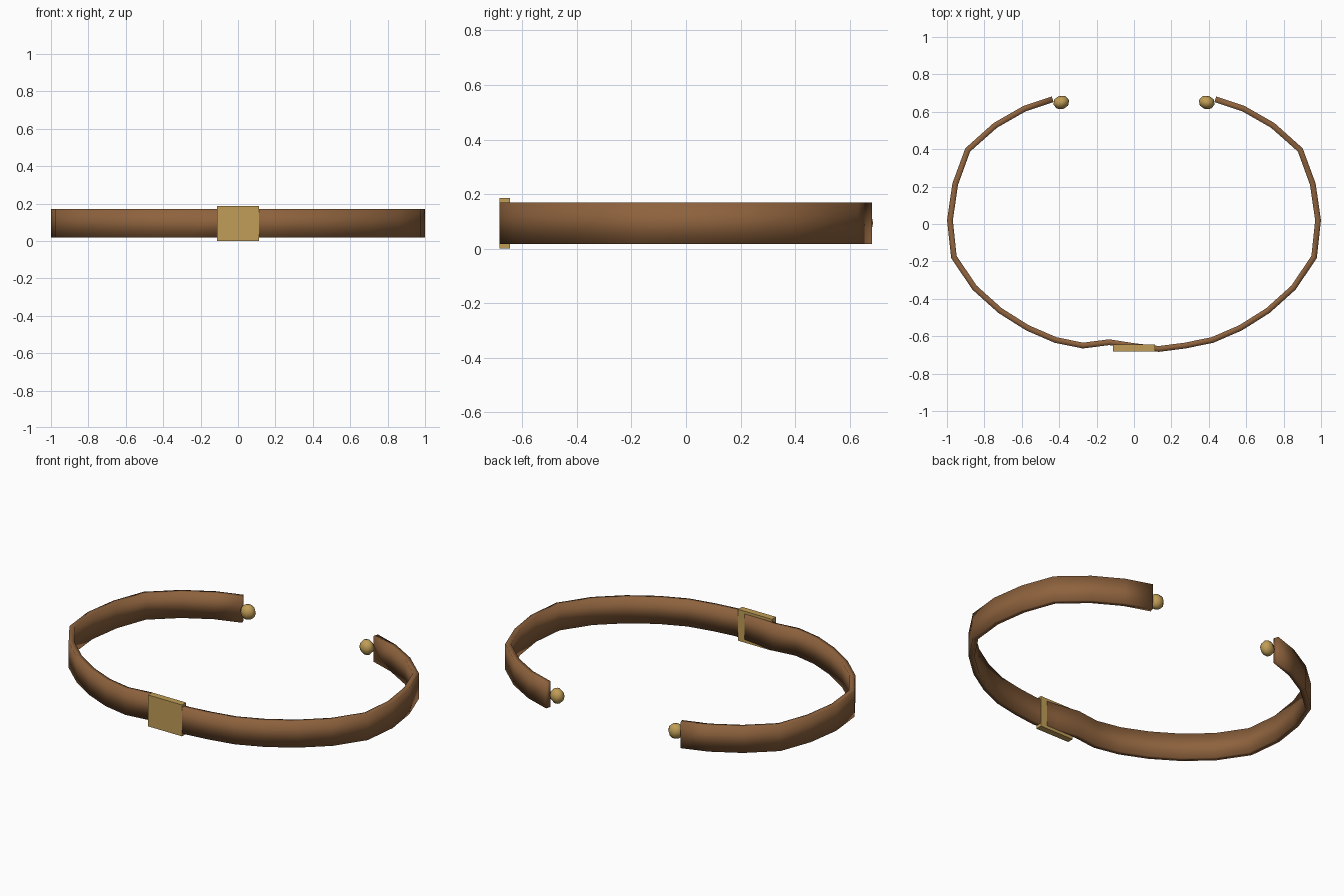
import bpy, bmesh, math
from mathutils import Vector, Matrix

if "Cube" in bpy.data.objects:
    bpy.data.objects.remove(bpy.data.objects["Cube"])


def material(name, rgb):
    m = bpy.data.materials.new(name)
    m.diffuse_color = (*rgb, 1)
    m.use_nodes = True
    m.node_tree.nodes["Principled BSDF"].inputs["Base Color"].default_value = m.diffuse_color
    return m


LEATHER = material("brown leather", (0.27, 0.123, 0.047))
GOLD = material("aged gold", (0.53, 0.34, 0.095))


def add_object(name, bm, mat, smooth):
    bmesh.ops.recalc_face_normals(bm, faces=bm.faces)
    for f in bm.faces:
        f.smooth = smooth
    mesh = bpy.data.meshes.new(name)
    bm.to_mesh(mesh)
    bm.free()
    mesh.materials.append(mat)
    ob = bpy.data.objects.new(name, mesh)
    bpy.context.collection.objects.link(ob)
    return ob


# Open band: centre line of one half, mirrored, with a slight kink at the front
half = [(0.435, 0.667), (0.585, 0.617), (0.742, 0.527), (0.889, 0.396),
        (0.956, 0.213), (0.984, 0.02), (0.963, -0.176), (0.853, -0.34),
        (0.716, -0.463), (0.57, -0.555), (0.42, -0.62), (0.273, -0.65)]
kink = [(0.133, -0.668), (0.0, -0.653), (-0.133, -0.632)]
path = half + kink + [(-x, y) for x, y in reversed(half)]
pts = [Vector((x, y, 0)) for x, y in path]

THICK, BOTTOM, TOP = 0.031, 0.018, 0.17
bm = bmesh.new()
rings = []
for i, p in enumerate(pts):
    a = (p - pts[max(i - 1, 0)]).normalized()
    b = (pts[min(i + 1, len(pts) - 1)] - p).normalized()
    t = (a + b).normalized()
    n = Vector((-t.y, t.x, 0)) * THICK / 2
    rings.append([bm.verts.new((q.x, q.y, z)) for q, z in
                  ((p + n, BOTTOM), (p - n, BOTTOM), (p - n, TOP), (p + n, TOP))])
for r, s in zip(rings, rings[1:]):
    for k in range(4):
        bm.faces.new((r[k], r[(k + 1) % 4], s[(k + 1) % 4], s[k]))
bm.faces.new(rings[0])
bm.faces.new(rings[-1])
add_object("band", bm, LEATHER, True)

# Front plate clasped over the band
bm = bmesh.new()
bmesh.ops.create_cube(bm, size=1, matrix=Matrix.Translation((0, -0.664, 0.093))
                      @ Matrix.Diagonal((0.222, 0.038, 0.186, 1)))
add_object("front_plate", bm, GOLD, False)

# Small round beads at both tips
for side, name in ((1, "right_tip_bead"), (-1, "left_tip_bead")):
    bm = bmesh.new()
    bmesh.ops.create_uvsphere(bm, u_segments=8, v_segments=6, radius=1,
                              matrix=Matrix.Translation((side * 0.389, 0.65, 0.094))
                              @ Matrix.Rotation(side * math.radians(-15), 4, 'Z')
                              @ Matrix.Diagonal((0.044, 0.037, 0.044, 1)))
    add_object(name, bm, GOLD, True)
